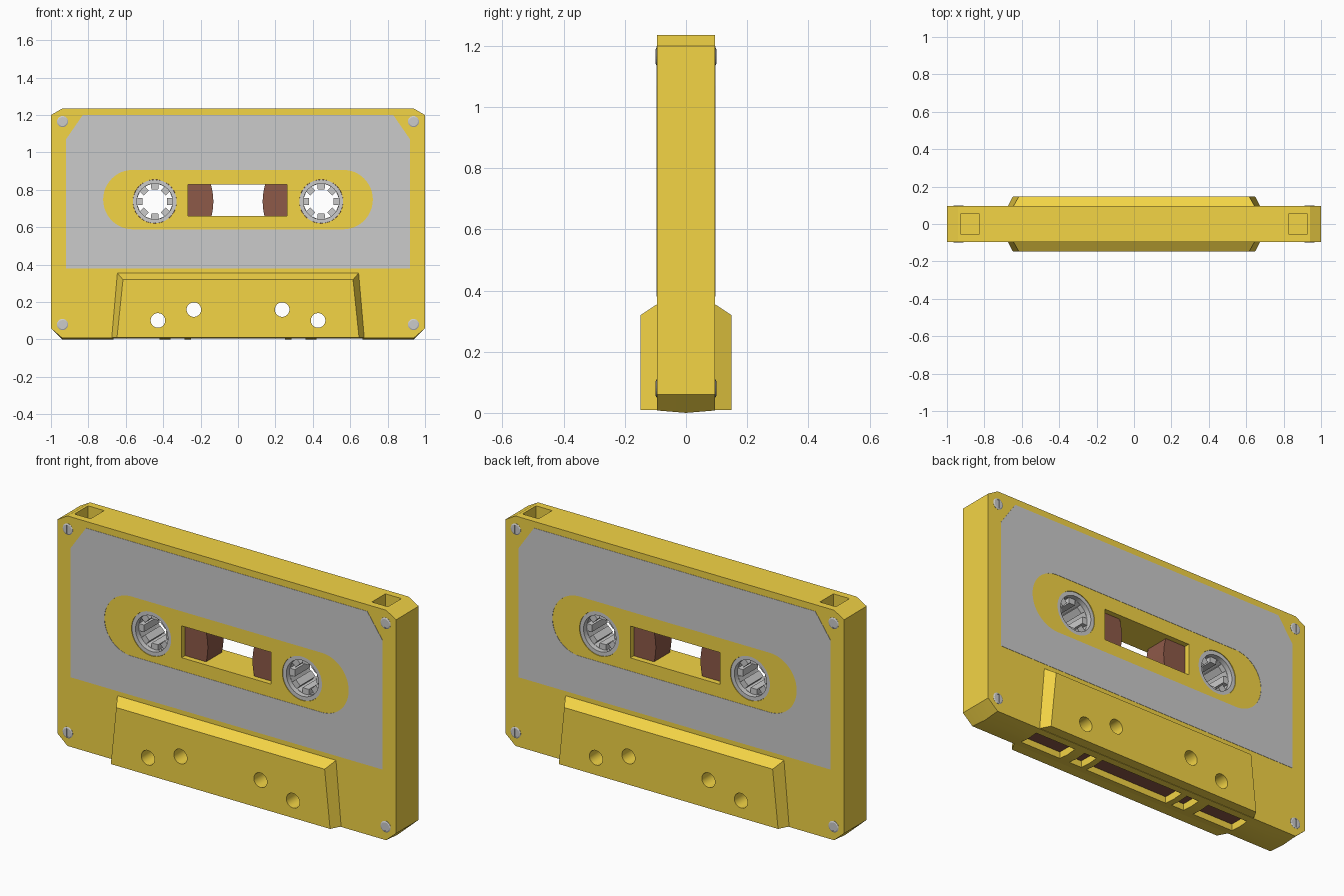
import bpy, bmesh
from math import cos, sin, pi

if "Cube" in bpy.data.objects:
    bpy.data.objects.remove(bpy.data.objects["Cube"])


def material(name, rgb):
    m = bpy.data.materials.new(name)
    m.diffuse_color = (*rgb, 1)
    m.use_nodes = True
    m.node_tree.nodes["Principled BSDF"].inputs["Base Color"].default_value = m.diffuse_color
    return m


yellow = material("yellow_plastic", (0.9, 0.66, 0.06))
brown = material("brown_tape", (0.27, 0.1, 0.065))


def loft(name, sections, mat=None):
    """Solid through (y, [(x, z), ...]) sections with equal point counts."""
    bm = bmesh.new()
    rings = [[bm.verts.new((x, y, z)) for x, z in pts] for y, pts in sections]
    for a, b in zip(rings, rings[1:]):
        for i in range(len(a)):
            j = (i + 1) % len(a)
            bm.faces.new((a[i], a[j], b[j], b[i]))
    bm.faces.new(rings[0])
    bm.faces.new(rings[-1])
    bmesh.ops.recalc_face_normals(bm, faces=bm.faces)
    me = bpy.data.meshes.new(name)
    bm.to_mesh(me)
    bm.free()
    if mat:
        me.materials.append(mat)
    ob = bpy.data.objects.new(name, me)
    bpy.context.collection.objects.link(ob)
    return ob


def box(name, x0, x1, y0, y1, z0, z1, mat=None):
    pts = [(x0, z0), (x1, z0), (x1, z1), (x0, z1)]
    return loft(name, [(y0, pts), (y1, pts)], mat)


def circle(x, z, r, n):
    return [(x + r * cos(2 * pi * i / n), z + r * sin(2 * pi * i / n)) for i in range(n)]


def disc(name, x, z, r, y0, y1, n=48, mat=None):
    pts = circle(x, z, r, n)
    return loft(name, [(y0, pts), (y1, pts)], mat)


def combine(ob, tool, op='DIFFERENCE'):
    bpy.context.view_layer.objects.active = ob
    mod = ob.modifiers.new("bool", 'BOOLEAN')
    mod.operation, mod.object, mod.solver = op, tool, 'EXACT'
    bpy.ops.object.modifier_apply(modifier=mod.name)
    bpy.data.objects.remove(tool)


def smooth(ob):
    bpy.ops.object.select_all(action='DESELECT')
    ob.select_set(True)
    bpy.context.view_layer.objects.active = ob
    bpy.ops.object.shade_smooth_by_angle()


D = 0.095                      # half thickness of the shell
HX, HZ = 0.445, 0.738          # hub centre


# Shell with clipped corners and a slightly bulged bottom edge
def shell_outline(zb):
    return [(-0.94, zb), (0.94, zb), (1, 0.06), (1, 1.2),
            (0.94, 1.235), (-0.94, 1.235), (-1, 1.2), (-1, 0.06)]


shell = loft("shell", [(-D, shell_outline(0.008)), (0, shell_outline(0)),
                       (D, shell_outline(0.008))], yellow)

# Thick tapered block at the tape-head edge, on both faces
base = [(-0.675, 0.01), (0.675, 0.01), (0.645, 0.355), (-0.645, 0.355)]
face = [(-0.647, 0.01), (0.647, 0.01), (0.615, 0.32), (-0.615, 0.32)]
combine(shell, loft("head_block", [(-0.148, face), (-D, base), (D, base), (0.148, face)], yellow), 'UNION')

# Window, hub holes, guide holes, write-protect notches, bottom openings
combine(shell, box("cut", -0.266, 0.262, -0.3, 0.3, 0.659, 0.829))
combine(shell, box("cut", -0.25, 0.25, -0.06, 0.06, -0.1, 0.05))
for s in (-1, 1):
    combine(shell, disc("cut", s * HX, HZ, 0.117, -0.3, 0.3))
    combine(shell, disc("cut", s * 0.428, 0.102, 0.039, -0.3, 0.3, 32))
    combine(shell, disc("cut", s * 0.236, 0.16, 0.039, -0.3, 0.3, 32))
    for a, b, z0, z1 in ((0.83, 0.925, 1.15, 1.4), (0.285, 0.36, -0.1, 0.05), (0.42, 0.665, -0.1, 0.05)):
        x0, x1 = sorted((s * a, s * b))
        combine(shell, box("cut", x0, x1, -0.057, 0.057, z0, z1))
smooth(shell)

# Tape seen through the bottom openings
box("tape_strip", -0.67, 0.67, -0.07, 0.07, 0.04, 0.055, brown)

# Paper labels with a rounded cut-out, front and back
outline = [(-0.92, 0.38), (0.92, 0.38), (0.92, 1.07), (0.83, 1.2), (-0.83, 1.2), (-0.92, 1.07)]
label = loft("labels", [(-0.0965, outline), (-0.092, outline)])
n = 24
stadium = [(s * 0.562 + 0.159 * cos(t), 0.748 + 0.159 * sin(t))
           for s, a in ((1, -pi / 2), (-1, pi / 2))
           for t in [a + pi * i / n for i in range(n + 1)]]
combine(label, loft("cut", [(-0.2, stadium), (0, stadium)]))
label.modifiers.new("back_label", 'MIRROR').use_axis = (False, True, False)


# Toothed hubs and wound tape
def gear(x):
    pts = []
    for k in range(8):
        a = k * pi / 4
        for da, r in ((-0.21, 0.095), (-0.28, 0.067), (0.28, 0.067), (0.21, 0.095)):
            pts.append((x + r * cos(a + da), HZ + r * sin(a + da)))
    return pts


for side, s in (("left", -1), ("right", 1)):
    x = s * HX
    hub = disc(side + "_hub", x, HZ, 0.1165, -0.092, 0.092)
    combine(hub, loft("cut", [(-0.3, gear(x)), (0.3, gear(x))]))
    for y0, y1 in ((-0.3, -0.065), (0.065, 0.3)):
        combine(hub, disc("cut", x, HZ, 0.0955, y0, y1))
    smooth(hub)
    pack = disc(side + "_tape_pack", x, HZ, 0.313, -0.066, 0.066, 96, brown)
    combine(pack, disc("cut", x, HZ, 0.116, -0.3, 0.3))
    smooth(pack)

    # Slotted corner screws, mirrored to the back
    for level, z in (("lower", 0.08), ("upper", 1.165)):
        sx = s * 0.938
        screw = loft(f"{side}_{level}_screws", [(-0.099, circle(sx, z, 0.024, 20)),
                     (-0.096, circle(sx, z, 0.03, 20)), (-0.085, circle(sx, z, 0.03, 20))])
        combine(screw, box("cut", sx - 0.005, sx + 0.005, -0.2, -0.0955, z - 0.022, z + 0.022))
        screw.modifiers.new("back_screw", 'MIRROR').use_axis = (False, True, False)
